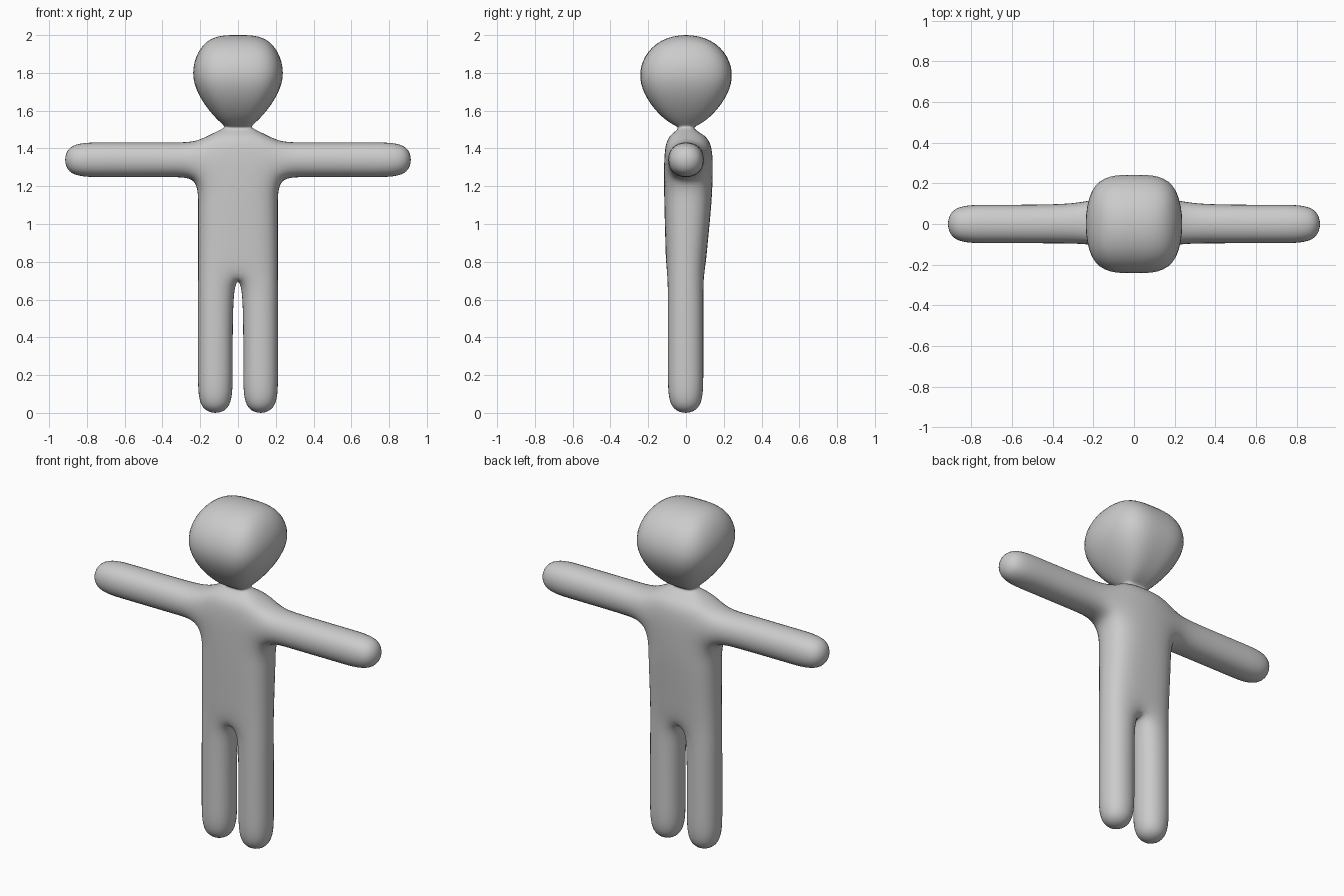
import bpy, bmesh

if "Cube" in bpy.data.objects:
    bpy.data.objects.remove(bpy.data.objects["Cube"])

bm = bmesh.new()


def torso_ring(z, x, front, front_side, back_side, back):
    """Six points: right, middle and left columns, front then back."""
    pts = [(x, -front_side), (0, -front), (-x, -front_side),
           (-x, back_side), (0, back), (x, back_side)]
    return [bm.verts.new((px, py, z)) for px, py in pts]


def bridge(a, b, skip=()):
    n = len(a)
    for i in range(n):
        if i not in skip:
            j = (i + 1) % n
            bm.faces.new((a[i], a[j], b[j], b[i]))


def limb(base, rings):
    """Extend a four-point opening through the given rings and cap it."""
    for pts in rings:
        ring = [bm.verts.new(p) for p in pts]
        bridge(base, ring)
        base = ring
    bm.faces.new(base)


# Torso, neck and head cage: z, half width, front, front side, back side, back
sections = [
    (0.73, 0.22, 0.105, 0.105, 0.10, 0.10),    # crotch
    (0.88, 0.22, 0.11, 0.105, 0.108, 0.115),
    (1.10, 0.22, 0.117, 0.11, 0.125, 0.14),    # chest
    (1.24, 0.22, 0.12, 0.11, 0.125, 0.15),     # armpit
    (1.44, 0.22, 0.12, 0.105, 0.12, 0.155),    # shoulder
    (1.485, 0.13, 0.065, 0.065, 0.07, 0.07),
    (1.515, 0.055, 0.025, 0.025, 0.025, 0.025),  # neck
    (1.54, 0.114, 0.12, 0.12, 0.12, 0.12),     # chin
    (1.77, 0.295, 0.293, 0.293, 0.293, 0.293),  # head middle
    (2.01, 0.18, 0.16, 0.16, 0.16, 0.16),      # crown
]
rings = [torso_ring(*s) for s in sections]
for i in range(len(rings) - 1):
    bridge(rings[i], rings[i + 1], skip=(2, 5) if i == 3 else ())

# Crown cap
t = rings[-1]
bm.faces.new((t[0], t[1], t[4], t[5]))
bm.faces.new((t[1], t[2], t[3], t[4]))

# Arms, from the side openings between armpit and shoulder
low, high = rings[3], rings[4]
for s, f, b in ((1, 0, 5), (-1, 2, 3)):
    limb([low[f], low[b], high[b], high[f]],
         [[(s * x, -0.103, 1.24), (s * x, 0.103, 1.24),
           (s * x, 0.103, 1.44), (s * x, -0.103, 1.44)]
          for x in (0.34, 0.72, 0.932)])

# Legs, from the two halves of the bottom opening
hip = rings[0]
for s, f, b in ((1, 0, 5), (-1, 2, 3)):
    limb([hip[f], hip[1], hip[4], hip[b]],
         [[(s * 0.22, -0.104, z), (s * 0.02, -0.104, z),
           (s * 0.02, 0.10, z), (s * 0.22, 0.10, z)]
          for z in (0.60, 0.20, -0.017)])

bmesh.ops.recalc_face_normals(bm, faces=bm.faces[:])
mesh = bpy.data.meshes.new("body")
bm.to_mesh(mesh)
bm.free()
mesh.shade_smooth()

# Grey skin
skin = bpy.data.materials.new("light grey")
skin.diffuse_color = (0.6, 0.6, 0.6, 1)
skin.use_nodes = True
skin.node_tree.nodes["Principled BSDF"].inputs["Base Color"].default_value = skin.diffuse_color
mesh.materials.append(skin)

body = bpy.data.objects.new("body", mesh)
bpy.context.collection.objects.link(body)
smooth = body.modifiers.new("rounding", 'SUBSURF')
smooth.levels = smooth.render_levels = 3
